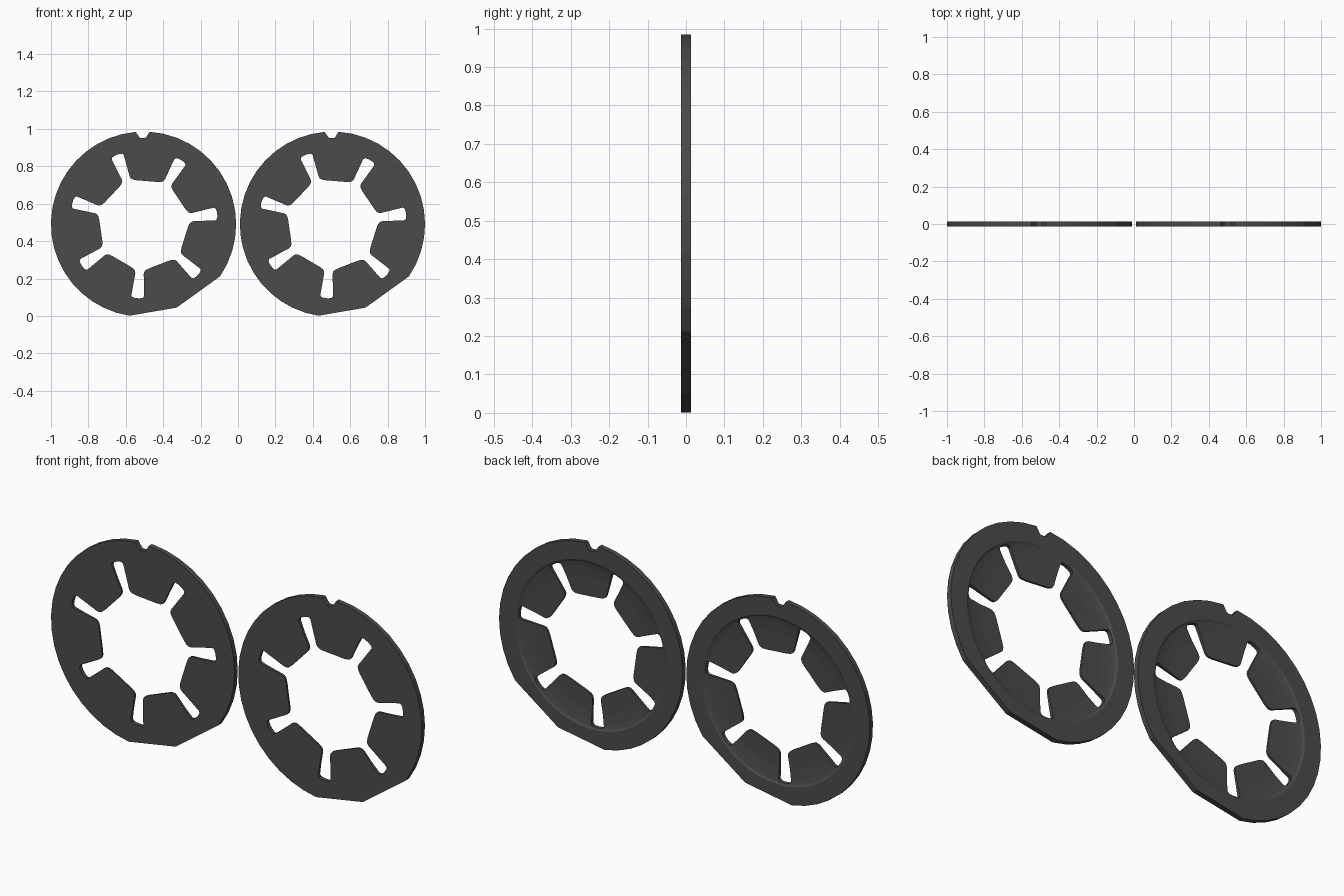
import bpy, bmesh
from math import sin, cos, pi, radians, atan2

if "Cube" in bpy.data.objects:
    bpy.data.objects.remove(bpy.data.objects["Cube"])

R, T, ZC, XC = 0.495, 0.025, 0.4905, 0.505
TEETH, SLOT0 = 7, radians(8.2)


def rim_outline():
    """Round rim with a notch at the top and two flats at lower right."""
    def arc(a0, a1, n):
        return [(R * cos(a0 + (a1 - a0) * i / n), R * sin(a0 + (a1 - a0) * i / n))
                for i in range(n + 1)]
    start, end = atan2(-0.277, 0.406), radians(261.3)
    notch_r, notch_l = atan2(0.494, 0.032), atan2(0.494, -0.042)
    notch = [(0.017, 0.468), (0.010, 0.461), (-0.017, 0.461), (-0.023, 0.466)]
    return arc(start, notch_r, 14) + notch + arc(notch_l, end, 20) + [(0.177, -0.446)]


def inner_outline():
    """Seven inward teeth separated by slots that widen outward."""
    slot = [(0.28, 0.024), (0.384, 0.034), (0.393, 0.028), (0.397, 0.012)]
    tip = [(0.055, 0.231), (0.076, 0.233), (0.088, 0.239), (0.096, 0.251)]
    pts = []

    def add(a, radial, side):
        pts.append((radial * cos(a) - side * sin(a), radial * sin(a) + side * cos(a)))
    for k in range(TEETH):
        a = SLOT0 + 2 * pi * k / TEETH
        b = a + pi / TEETH
        for s, w in slot:
            add(a, s, -w)
        for s, w in reversed(slot):
            add(a, s, w)
        for w, s in reversed(tip):
            add(b, s, -w)
        for w, s in tip:
            add(b, s, w)
    return pts


def finish(bm, name):
    bmesh.ops.recalc_face_normals(bm, faces=bm.faces[:])
    me = bpy.data.meshes.new(name)
    bm.to_mesh(me)
    bm.free()
    ob = bpy.data.objects.new(name, me)
    bpy.context.collection.objects.link(ob)
    return ob


# Flat toothed plate
bm = bmesh.new()
edges = []
for loop in (rim_outline(), inner_outline()):
    vs = [bm.verts.new((x, -T / 2, z)) for x, z in loop]
    edges += [bm.edges.new((vs[i - 1], vs[i])) for i in range(len(vs))]
bmesh.ops.triangle_fill(bm, use_beauty=True, edges=edges, normal=(0, -1, 0))
ext = bmesh.ops.extrude_face_region(bm, geom=bm.faces[:])
bmesh.ops.translate(bm, vec=(0, T, 0),
                    verts=[g for g in ext["geom"] if isinstance(g, bmesh.types.BMVert)])
washer = finish(bm, "left_toothed_washer")

# Dished recess cut from the back
bm = bmesh.new()
profile = [(0.15, -0.004), (0.33, -0.001), (0.375, 0.003), (0.398, 0.007),
           (0.408, 0.0125), (0.408, 0.05)]
N = 48
rings = [[bm.verts.new((r * cos(2 * pi * i / N), y, r * sin(2 * pi * i / N)))
          for i in range(N)] for r, y in profile]
for a, b in zip(rings, rings[1:]):
    for i in range(N):
        bm.faces.new((a[i - 1], a[i], b[i], b[i - 1]))
bm.faces.new(rings[0])
bm.faces.new(rings[-1])
cutter = finish(bm, "recess_cutter")
cutter.hide_render = True

mod = washer.modifiers.new("recess", 'BOOLEAN')
mod.operation = 'DIFFERENCE'
mod.solver = 'EXACT'
mod.object = cutter
bpy.context.view_layer.objects.active = washer
washer.select_set(True)
bpy.ops.object.modifier_apply(modifier=mod.name)
bpy.data.objects.remove(cutter)

# Dark metal
mat = bpy.data.materials.new("dark_metal")
mat.diffuse_color = (0.07, 0.07, 0.07, 1)
mat.use_nodes = True
mat.node_tree.nodes["Principled BSDF"].inputs["Base Color"].default_value = mat.diffuse_color
washer.data.materials.clear()
washer.data.materials.append(mat)

# Matching pair side by side
washer.location = (-XC, 0, ZC)
twin = washer.copy()
twin.name = "right_toothed_washer"
twin.location.x = XC
bpy.context.collection.objects.link(twin)
